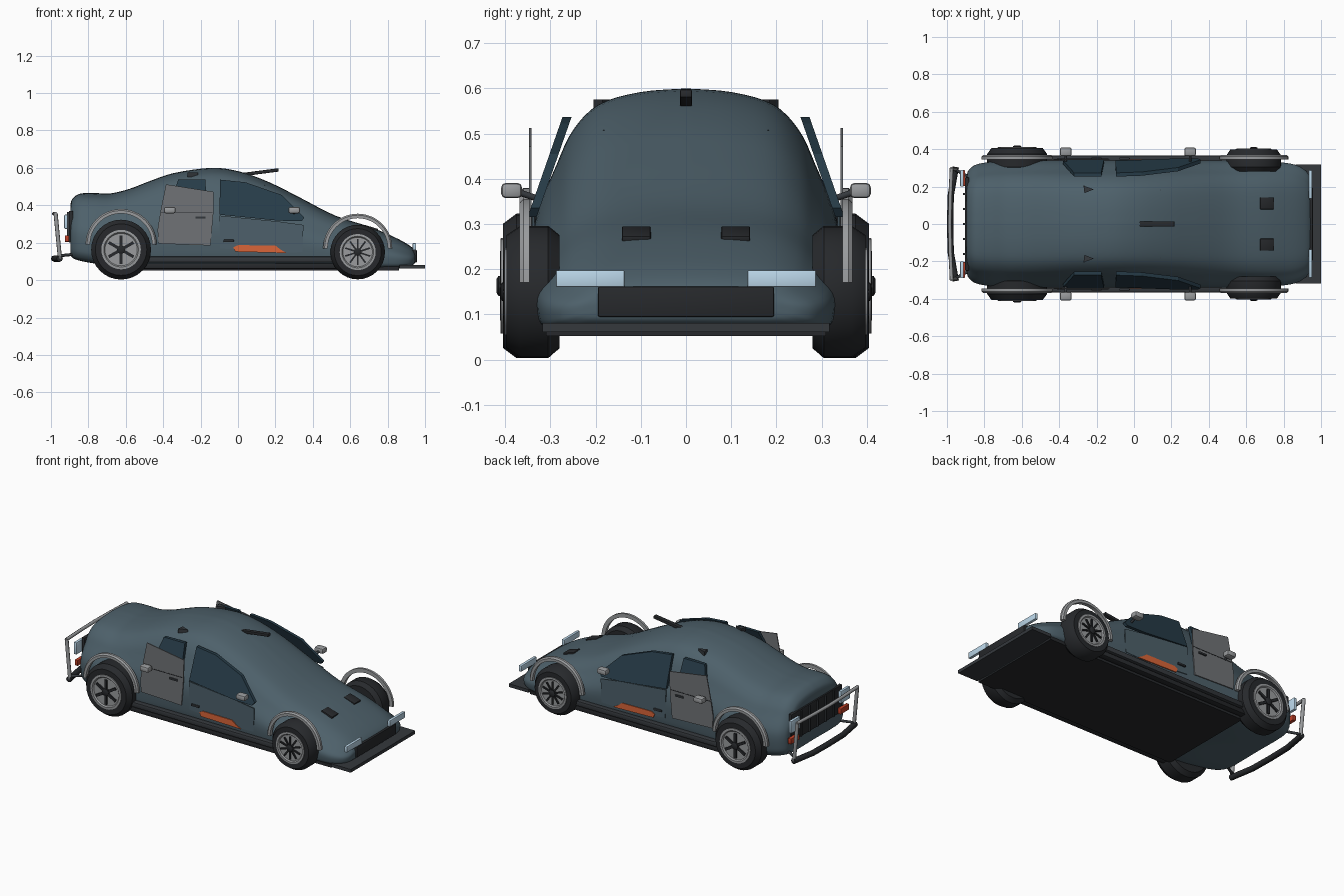
import bpy, bmesh, math
from mathutils import Vector, Matrix

if "Cube" in bpy.data.objects:
    bpy.data.objects.remove(bpy.data.objects["Cube"])


def mat(name, c):
    m = bpy.data.materials.new(name)
    m.diffuse_color = (*c, 1)
    m.use_nodes = True
    m.node_tree.nodes["Principled BSDF"].inputs["Base Color"].default_value = m.diffuse_color
    return m


BODY = mat("slate_paint", (.075, .118, .145))
DARK = mat("dark_trim", (.02, .022, .025))
SKIRT = mat("skirt_grey", (.035, .04, .046))
GLASS = mat("tinted_glass", (.02, .045, .065))
PRIMER = mat("primer_grey", (.16, .17, .18))
STEEL = mat("steel", (.32, .33, .34))
LAMP = mat("lamp_glass", (.5, .68, .82))
ORANGE = mat("orange_patch", (.7, .13, .04))
RED = mat("tail_red", (.5, .05, .02))


def finish(name, bm, m, smooth=True):
    bmesh.ops.recalc_face_normals(bm, faces=bm.faces)
    me = bpy.data.meshes.new(name)
    bm.to_mesh(me)
    bm.free()
    ob = bpy.data.objects.new(name, me)
    bpy.context.collection.objects.link(ob)
    me.materials.append(m)
    if smooth:
        bpy.ops.object.select_all(action='DESELECT')
        ob.select_set(True)
        bpy.context.view_layer.objects.active = ob
        bpy.ops.object.shade_smooth_by_angle(angle=math.radians(35))
    return ob


def spline(pts, n):
    """Catmull-Rom samples through points of any dimension."""
    out = []
    P = [Vector(p) for p in pts]
    for i in range(len(P) - 1):
        a, b, c, d = P[max(i - 1, 0)], P[i], P[i + 1], P[min(i + 2, len(P) - 1)]
        for k in range(n):
            t = k / n
            out.append(b + (c - a) * (t / 2) + (a * 2 - b * 5 + c * 4 - d) * (t * t / 2)
                       + (b * 3 - a - c * 3 + d) * (t ** 3 / 2))
    return out + [P[-1]]


def loft(rings):
    bm = bmesh.new()
    R = [[bm.verts.new(p) for p in r] for r in rings]
    n = len(R[0])
    for a, b in zip(R, R[1:]):
        for i in range(n):
            j = (i + 1) % n
            bm.faces.new((a[i], a[j], b[j], b[i]))
    bm.faces.new(R[0])
    bm.faces.new(R[-1])
    return bm


def box(name, c, s, m, bevel=0, rot=None):
    bm = bmesh.new()
    bmesh.ops.create_cube(bm, size=1)
    bmesh.ops.scale(bm, vec=s, verts=bm.verts)
    if bevel:
        bmesh.ops.bevel(bm, geom=bm.edges[:], offset=bevel, segments=2, affect='EDGES', profile=.5)
    if rot:
        bmesh.ops.rotate(bm, matrix=Matrix.Rotation(*rot), verts=bm.verts)
    bmesh.ops.translate(bm, vec=c, verts=bm.verts)
    return finish(name, bm, m)


def panel(name, pts, yf, side, m, t=.006):
    """Side panel from an (x, z) outline; yf gives the outer y at height z."""
    finish(name, loft([[(x, side * (yf(z) - d), z) for x, z in pts] for d in (0, t)]), m, False)


def lathe(name, prof, c, side, m, seg=32):
    rings = [[(c[0] + r * math.cos(2 * math.pi * k / seg), side * y,
               c[1] + r * math.sin(2 * math.pi * k / seg)) for k in range(seg)] for r, y in prof]
    finish(name, loft(rings), m)


def tube(name, pts, r, m):
    cu = bpy.data.curves.new(name, 'CURVE')
    cu.dimensions = '3D'
    cu.bevel_depth = r
    cu.bevel_resolution = 2
    cu.use_fill_caps = True
    sp = cu.splines.new('POLY')
    sp.points.add(len(pts) - 1)
    for p, q in zip(sp.points, pts):
        p.co = (*q, 1)
    cu.materials.append(m)
    bpy.context.collection.objects.link(bpy.data.objects.new(name, cu))


# body shell: stations of x, bottom z, top z, half width
stations = [(-.895, .14, .41, .25), (-.885, .12, .435, .285), (-.845, .105, .462, .315),
            (-.765, .09, .465, .33), (-.68, .075, .464, .335), (-.58, .062, .488, .337),
            (-.47, .058, .53, .338), (-.34, .058, .573, .338), (-.14, .058, .60, .338),
            (.01, .058, .58, .338), (.17, .058, .522, .338), (.33, .058, .442, .338),
            (.52, .058, .345, .336), (.705, .058, .285, .332), (.84, .06, .228, .32),
            (.91, .07, .19, .29), (.94, .085, .165, .25), (.947, .10, .15, .2)]
half = spline([(0, 0), (.75, 0), (.95, .07), (1, .22), (.99, .46), (.85, .685), (.74, .83),
               (.57, .935), (.3, .985), (0, 1)], 4)
section = half + [Vector((-p.x, p.y)) for p in half[-2:0:-1]]
finish("body_shell", loft([[(x, u * w, zb + v * (zt - zb)) for u, v in section]
                           for x, zb, zt, w in spline(stations, 4)]), BODY)
box("floor_pan", (.17, 0, .062), (1.38, .62, .02), DARK)

# parts found on both sides
for s in (-1, 1):
    tag = "right" if s < 0 else "left"
    for pos, x, z, R, y, zc, ra, arms in (("rear", -.625, .163, .16, .41, .19, .19, 6),
                                          ("front", .64, .15, .146, .402, .17, .185, 10)):
        nm = f"{pos}_{tag}_"
        # tyre, rim and dark spokes
        lathe(nm + "tyre", [(R * .6, .28), (R * .86, .28), (R, .305), (R, y - .035),
                            (R * .86, y - .005), (R * .64, y - .005), (R * .6, y - .015)],
              (x, z), s, DARK)
        lathe(nm + "rim", [(R * .66, y - .02), (R * .66, y), (R * .58, y + .001), (R * .54, y - .006),
                           (.002, y - .006)], (x, z), s, STEEL)
        lathe(nm + "hub", [(R * .14, y - .02), (R * .14, y + .005), (R * .1, y + .009)], (x, z), s, DARK, 16)
        for k in range(arms):
            a = 2 * math.pi * k / arms + math.pi / 2
            box(nm + "spoke", (x + R * .26 * math.cos(a), s * (y - .003), z - R * .26 * math.sin(a)),
                (R * .44, .01, .016 if arms == 6 else .009), DARK, 0, (a, 3, 'Y'))
        # arch over the wheel
        rings = []
        for k in range(25):
            a = math.pi * k / 24
            rings.append([(x + r * math.cos(a), s * yy, zc + r * math.sin(a))
                          for r, yy in ((ra, .346), (ra, .36), (ra - .008, .369), (ra - .024, .369), (ra - .024, .346))])
        finish(nm + "arch", loft(rings), STEEL)
    # sill and lower skirt
    box(tag + "_sill", (.01, s * .345, .11), (1.02, .04, .032), SKIRT, .006)
    box(tag + "_lower_skirt", (.01, s * .335, .075), (1.05, .04, .03), DARK, .006)

    # tilted windows, front door, primer rear door, rust patch
    tilt = lambda z: .274 + (.535 - z) * .349
    panel(tag + "_front_window", [(-.095, .537), (.04, .523), (.235, .455), (.355, .335), (.34, .315),
                                  (.215, .318), (-.1, .35)], tilt, s, GLASS, .02)
    panel(tag + "_rear_window", [(-.32, .537), (-.175, .537), (-.16, .33), (-.38, .345)], tilt, s, GLASS, .02)
    panel(tag + "_front_door", [(-.1, .345), (.22, .313), (.35, .295), (.345, .15), (.22, .145), (-.095, .17)],
          lambda z: .341, s, BODY)
    panel(tag + "_rear_door", [(-.385, .512), (-.13, .472), (-.132, .355), (-.147, .185), (-.425, .195),
                               (-.43, .27), (-.415, .365)], lambda z: .348, s, PRIMER)
    box(tag + "_rear_door_seam", (-.275, s * .348, .36), (.275, .003, .004), DARK)
    panel(tag + "_rust_patch", [(-.025, .175), (.0, .187), (.2, .185), (.225, .165), (.26, .145), (-.015, .152)],
          lambda z: .346, s, ORANGE)
    for hx, hz in ((-.2, .335), (-.05, .21)):
        box(tag + "_door_handle", (hx, s * .35, hz), (.055, .012, .012), SKIRT, .003)

    # mirrors on short stalks
    for mx in (-.365, .3):
        box(tag + "_mirror", (mx, s * .386, .374), (.062, .046, .034), STEEL, .01)
        tube(tag + "_mirror_stalk", [(mx, s * .325, .355), (mx, s * .37, .37)], .007, SKIRT)

    # hood vents, small roof fins
    box(tag + "_hood_vent", (.71, s * .11, .277), (.078, .064, .016), DARK, .004, (.3, 3, 'Y'))
    finish(tag + "_roof_fin", loft([[(-.27, s * .205, z), (-.215, s * .185, z), (-.265, s * .165, z)]
                                    for z in (.55, .576)]), SKIRT, False)
    finish(tag + "_cowl_fin", loft([[(.12, s * .197, z), (.145, s * .18, z), (.12, s * .185, z)]
                                    for z in (.48, .508)]), SKIRT, False)

    # lamps, front and rear
    box(tag + "_headlight", (.943, s * .212, .179), (.018, .152, .037), LAMP, .003)
    box(tag + "_tail_lamp", (-.92, s * .245, .312), (.018, .09, .075), LAMP, .003)
    box(tag + "_stop_lamp", (-.915, s * .245, .222), (.022, .085, .035), RED, .003)
    # bumper posts
    tube(tag + "_bumper_post", [(-.975, s * .295, .355), (-.952, s * .295, .115)], .011, STEEL)
    tube(tag + "_bumper_bracket", [(-.955, s * .29, .13), (-.86, s * .24, .14)], .008, SKIRT)

# nose grille and splitter
box("nose_grille", (.945, 0, .128), (.022, .39, .067), DARK, .004)
box("front_splitter", (.932, 0, .071), (.136, .635, .02), SKIRT)

# rear panel with bars
box("rear_panel", (-.893, 0, .285), (.022, .5, .17), DARK, .004)
for k in range(5):
    box("rear_grille_bar", (-.907, -.16 + .08 * k, .285), (.012, .01, .16), SKIRT)

# rear bumper frame
tube("bumper_top_rail", [(-.975, -.3, .355), (-.982, -.15, .355), (-.985, 0, .355),
                         (-.982, .15, .355), (-.975, .3, .355)], .01, STEEL)
tube("bumper_low_rail", [(-.953, -.305, .115), (-.98, -.15, .115), (-.983, 0, .115),
                         (-.98, .15, .115), (-.953, .305, .115)], .017, DARK)

# roof spoiler bar
box("roof_bar", (.123, 0, .577), (.19, .027, .018), DARK, .004, (-.13, 3, 'Y'))
